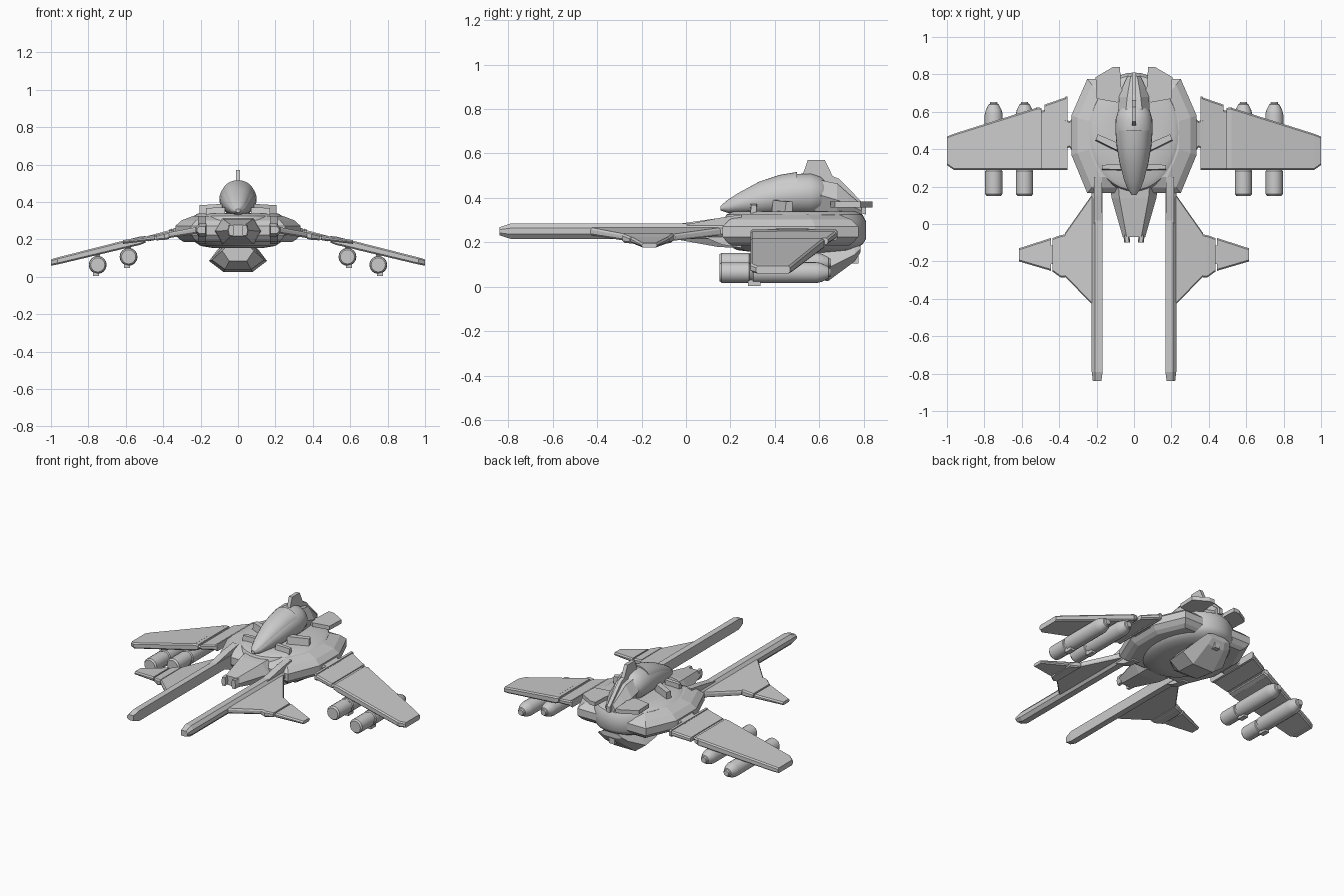
import bpy, bmesh
from math import sin, cos, pi


def loft(name, rings, mirror=False, smooth=False):
    """Skin equal-length rings of points and cap both ends."""
    bm = bmesh.new()
    vs = [[bm.verts.new(p) for p in r] for r in rings]
    n = len(vs[0])
    for a, b in zip(vs, vs[1:]):
        for i in range(n):
            j = (i + 1) % n
            bm.faces.new((a[i], a[j], b[j], b[i]))
    bm.faces.new(vs[0])
    bm.faces.new(vs[-1])
    bmesh.ops.recalc_face_normals(bm, faces=bm.faces)
    me = bpy.data.meshes.new(name)
    bm.to_mesh(me)
    bm.free()
    ob = bpy.data.objects.new(name, me)
    bpy.context.collection.objects.link(ob)
    if mirror:
        ob.modifiers.new("Mirror", 'MIRROR')
    if smooth:
        bpy.ops.object.select_all(action='DESELECT')
        ob.select_set(True)
        bpy.context.view_layer.objects.active = ob
        bpy.ops.object.shade_smooth_by_angle(angle=0.6)
    return ob


def slab(x, y0, y1, z, t):
    """Wing section at x, with thin chamfered edges."""
    h, c = t / 2, 0.008
    return [(x, y0, z - h + c), (x, y0 + c, z - h), (x, y1 - c, z - h), (x, y1, z - h + c),
            (x, y1, z + h - c), (x, y1 - c, z + h), (x, y0 + c, z + h), (x, y0, z + h - c)]


def hexa(y, w, top, bot, f=0.6, zm=None, x=0):
    """Hexagonal section at y."""
    zm = (top + bot) / 2 if zm is None else zm
    return [(x - w, y, zm), (x - w * f, y, bot), (x + w * f, y, bot),
            (x + w, y, zm), (x + w * f, y, top), (x - w * f, y, top)]


def ring(y, z, rx, rz, x=0, n=16):
    return [(x + rx * cos(2 * pi * i / n), y, z + rz * sin(2 * pi * i / n)) for i in range(n)]


def box(name, x0, x1, y0, y1, z0, z1, mirror=True):
    return loft(name, [[(x0, y0, z), (x1, y0, z), (x1, y1, z), (x0, y1, z)] for z in (z0, z1)], mirror)


def prism(name, yz, x0, x1, mirror=False):
    return loft(name, [[(x, y, z) for y, z in yz] for x in (x0, x1)], mirror)


# Angular hull deck
half = [(0.25, 0.165), (0.335, 0.37), (0.335, 0.58), (0.25, 0.775)]
outline = half + [(-x, y) for x, y in reversed(half)]
loft("hull_deck", [[(x * s, 0.47 + (y - 0.47) * s, z) for x, y in outline]
                   for s, z in [(0.86, 0.185), (0.93, 0.2), (1, 0.225), (1, 0.272), (0.9, 0.302), (0.72, 0.325)]])

# Smooth saucer core, curved above and below
loft("saucer_core", [[(0.25 * s * cos(2 * pi * i / 40), 0.488 + 0.322 * s * sin(2 * pi * i / 40), z)
                      for i in range(40)]
                     for s, z in [(0.55, 0.155), (0.8, 0.165), (0.95, 0.19), (1, 0.215), (1, 0.295),
                                  (0.95, 0.325), (0.86, 0.338), (0.5, 0.342)]], smooth=True)

# Nose wedge with a notched tip
loft("nose", [hexa(0.22, 0.13, 0.315, 0.175, 0.65), hexa(0.14, 0.12, 0.308, 0.18, 0.65),
              hexa(-0.07, 0.06, 0.278, 0.218, 0.65)])
loft("nose_prong", [hexa(y, 0.016, 0.276, 0.22, 0.6, None, x) for y, x in ((-0.06, 0.041), (-0.1, 0.036))], True)

# Forward rails with chamfered edges and tapered tips
def rail(y, h, k):
    return [(0.168 + k, y, 0.25 - h), (0.208, y, 0.25 - h), (0.226 - k, y, 0.25 - h * 0.4),
            (0.226 - k, y, 0.25 + h * 0.4), (0.208, y, 0.25 + h), (0.168 + k, y, 0.25 + h)]


loft("rail", [rail(-0.84, 0.018, 0.006), rail(-0.79, 0.034, 0), rail(0.24, 0.034, 0)], True)
prism("rail_fairing", [(0.0, 0.28), (0.15, 0.31), (0.25, 0.325), (0.25, 0.175), (0.16, 0.19), (0.08, 0.225)],
      0.17, 0.215, True)

# Canards: root, joint plate and tip
loft("canard_root", [slab(0.215, -0.44, 0.17, 0.25, 0.035), slab(0.37, -0.28, -0.05, 0.222, 0.03)], True)
loft("canard_joint", [slab(0.368, -0.285, -0.055, 0.222, 0.038), slab(0.393, -0.285, -0.06, 0.217, 0.038),
                      slab(0.435, -0.255, -0.075, 0.21, 0.03)], True)
box("canard_hinge", 0.425, 0.455, -0.215, -0.115, 0.2, 0.216)
loft("canard_tip", [slab(0.445, -0.25, -0.075, 0.21, 0.028), slab(0.615, -0.2, -0.13, 0.186, 0.02)], True)


# Main wings: root joint, inner panels and drooping outer panel
def wz(x):
    return 0.235 - 0.246 * (x - 0.355)


loft("wing_joint", [slab(0.31, 0.37, 0.58, 0.248, 0.05), slab(0.345, 0.41, 0.55, 0.24, 0.036),
                    slab(0.37, 0.4, 0.56, wz(0.37), 0.036)], True)
for name, x0, x1, l0, l1, t0, t1 in [("wing_root_rib", 0.355, 0.367, 0.682, 0.68, 0.046, 0.046),
                                     ("wing_inner", 0.366, 0.478, 0.677, 0.638, 0.034, 0.03),
                                     ("wing_gap", 0.476, 0.52, 0.61, 0.6, 0.018, 0.018),
                                     ("wing_rib", 0.495, 0.522, 0.62, 0.625, 0.036, 0.045)]:
    loft(name, [slab(x0, 0.29, l0, wz(x0), t0), slab(x1, 0.29, l1, wz(x1), t1)], True)
loft("wing_outer", [slab(0.52, 0.29, 0.622, wz(0.52), 0.045), slab(0.965, 0.29, 0.482, wz(0.965), 0.038),
                    slab(1.0, 0.315, 0.468, wz(1.0), 0.034)], True)

# Underwing stores with pylons and keels
prof = [(0.15, 0.038), (0.16, 0.046), (0.283, 0.046), (0.288, 0.042), (0.298, 0.042), (0.303, 0.048),
        (0.585, 0.048), (0.61, 0.042), (0.64, 0.027), (0.643, 0.021), (0.653, 0.018)]
for label, x, z in [("inner", 0.585, 0.107), ("outer", 0.75, 0.064)]:
    loft(label + "_store", [ring(y, z, r, r, x) for y, r in prof], True, True)
    box(label + "_pylon", x - 0.013, x + 0.013, 0.31, 0.52, z + 0.03, wz(x))
    box(label + "_store_keel", x - 0.008, x + 0.024, 0.28, 0.335, z - 0.06, z - 0.03)

# Cockpit pod and raised glass
pod = [(0.155, 0.352, 0.012, 0.008), (0.19, 0.36, 0.036, 0.028), (0.235, 0.373, 0.053, 0.043),
       (0.33, 0.393, 0.078, 0.073), (0.42, 0.409, 0.093, 0.086), (0.5, 0.416, 0.1, 0.092),
       (0.56, 0.416, 0.098, 0.094), (0.605, 0.416, 0.085, 0.08), (0.625, 0.416, 0.065, 0.06)]
loft("cockpit_pod", [ring(y, z, a, b, 0, 28) for y, z, a, b in pod], smooth=True)
loft("cockpit_glass", [ring(y, z + b * 0.3 + 0.003, a * 0.86, b * 0.76, 0, 28) for y, z, a, b in pod[:6]],
     smooth=True)

# Angular engine block behind the cockpit and its spine fin
loft("engine_block", [hexa(0.58, 0.085, 0.485, 0.32, 0.55, 0.42), hexa(0.68, 0.08, 0.465, 0.32, 0.45, 0.39),
                      hexa(0.73, 0.062, 0.42, 0.32, 0.45, 0.37), hexa(0.79, 0.035, 0.37, 0.315, 0.5)])
prism("spine_fin", [(0.52, 0.49), (0.548, 0.57), (0.625, 0.57), (0.66, 0.497), (0.69, 0.485), (0.81, 0.362),
                    (0.81, 0.325), (0.55, 0.4)], -0.012, 0.012)

# Flat rear vanes
vane = [(0.05, 0.67), (0.09, 0.65), (0.2, 0.67), (0.205, 0.785), (0.115, 0.838), (0.075, 0.84), (0.07, 0.74)]
loft("rear_vane", [[(x, y, z) for x, y in vane] for z in (0.357, 0.383)], True)

# Sloped struts either side of the cockpit
def strut(name, a, b, w, skew):
    (xa, ya, za), (xb, yb, zb) = a, b
    loft(name, [[(x, y - k, z), (x + skew, y + k, z), (x + skew, y + k, 0.31), (x, y - k * 1.6, 0.31)]
                for x, y, z, k in ((xa, ya, za, w), (xb, yb, zb, w * 0.8))], True)


strut("front_strut", (0.07, 0.305, 0.372), (0.17, 0.305, 0.368), 0.014, 0)
strut("rear_strut", (0.085, 0.41, 0.39), (0.205, 0.465, 0.383), 0.018, -0.012)

# Faceted belly turret, sloped up at the back
loft("belly_turret", [hexa(0.43, 0.085, 0.175, 0.085, 0.55, 0.14), hexa(0.5, 0.14, 0.17, 0.04, 0.5, 0.09),
                      hexa(0.64, 0.155, 0.17, 0.026, 0.5, 0.085), hexa(0.76, 0.11, 0.18, 0.115, 0.55, 0.145),
                      hexa(0.785, 0.085, 0.185, 0.155, 0.55)])
box("belly_turret_rib", -0.02, 0.02, 0.47, 0.775, 0.105, 0.185, False)
